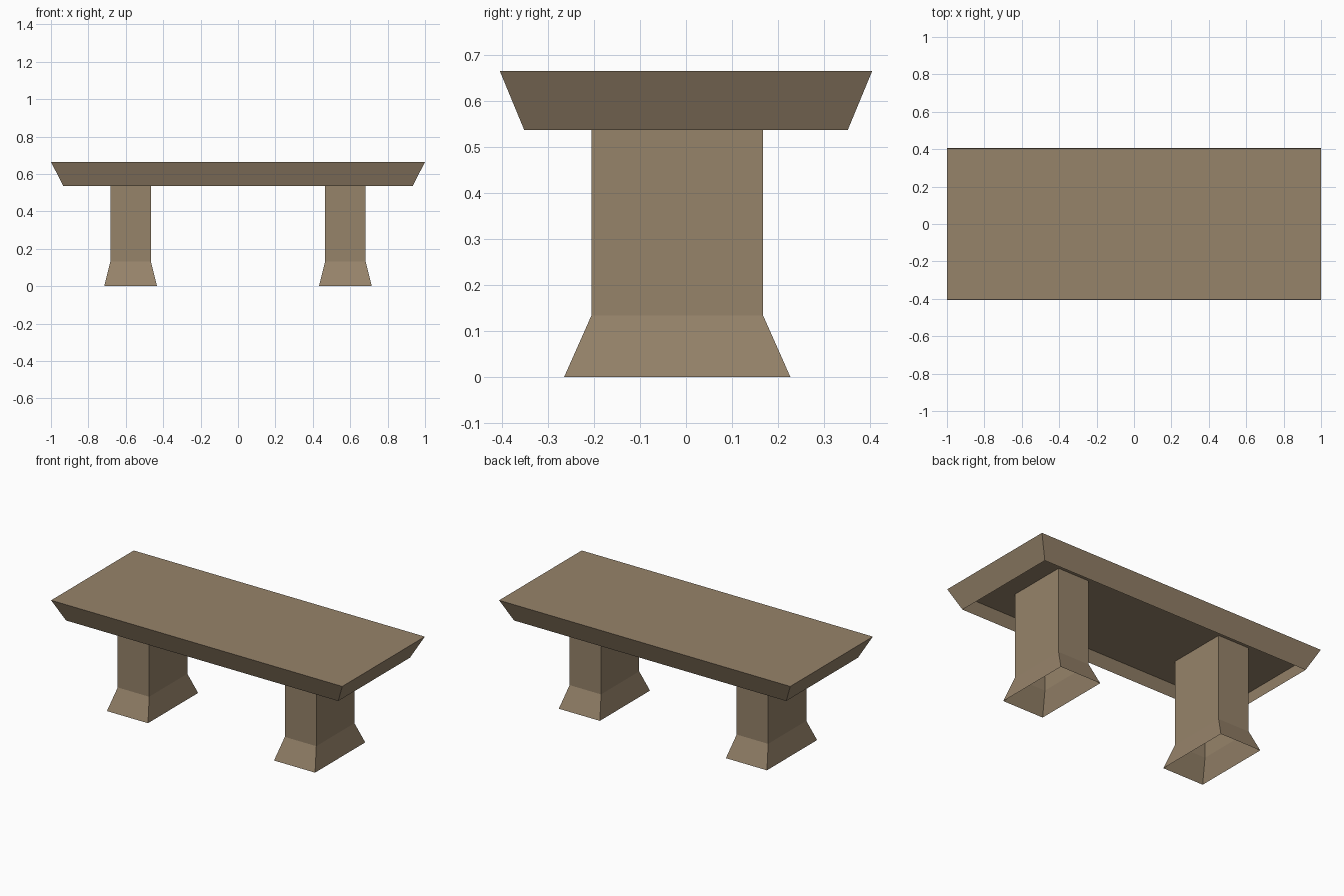
import bpy
import bmesh

if "Cube" in bpy.data.objects:
    bpy.data.objects.remove(bpy.data.objects["Cube"])

stone = bpy.data.materials.new("brown stone")
stone.diffuse_color = (0.305, 0.227, 0.144, 1)
stone.use_nodes = True
stone.node_tree.nodes["Principled BSDF"].inputs["Base Color"].default_value = stone.diffuse_color


def loft(name, center, rings, cap_top):
    """Rectangular shell, open below; rings are (half_x, half_y, z)."""
    cx, cy = center
    bm = bmesh.new()
    loops = [[bm.verts.new((cx + sx * hx, cy + sy * hy, z))
              for sx, sy in ((-1, -1), (1, -1), (1, 1), (-1, 1))]
             for hx, hy, z in rings]
    for low, high in zip(loops, loops[1:]):
        for i in range(4):
            j = (i + 1) % 4
            bm.faces.new((low[i], low[j], high[j], high[i]))
    if cap_top:
        bm.faces.new(loops[-1])
    mesh = bpy.data.meshes.new(name)
    bm.to_mesh(mesh)
    bm.free()
    mesh.materials.append(stone)
    obj = bpy.data.objects.new(name, mesh)
    bpy.context.collection.objects.link(obj)
    return obj


# Table top: hollow tray shape, sides taper inward towards the open underside
loft("bench_top", (0, 0), [(0.935, 0.352, 0.537), (1.0, 0.405, 0.665)], True)

# Two hollow legs with flared feet, running up to the underside of the top
for side, x in (("left", -0.574), ("right", 0.574)):
    loft(side + "_leg", (x, -0.019),
         [(0.141, 0.246, 0.0), (0.108, 0.187, 0.133), (0.108, 0.187, 0.663)], False)
